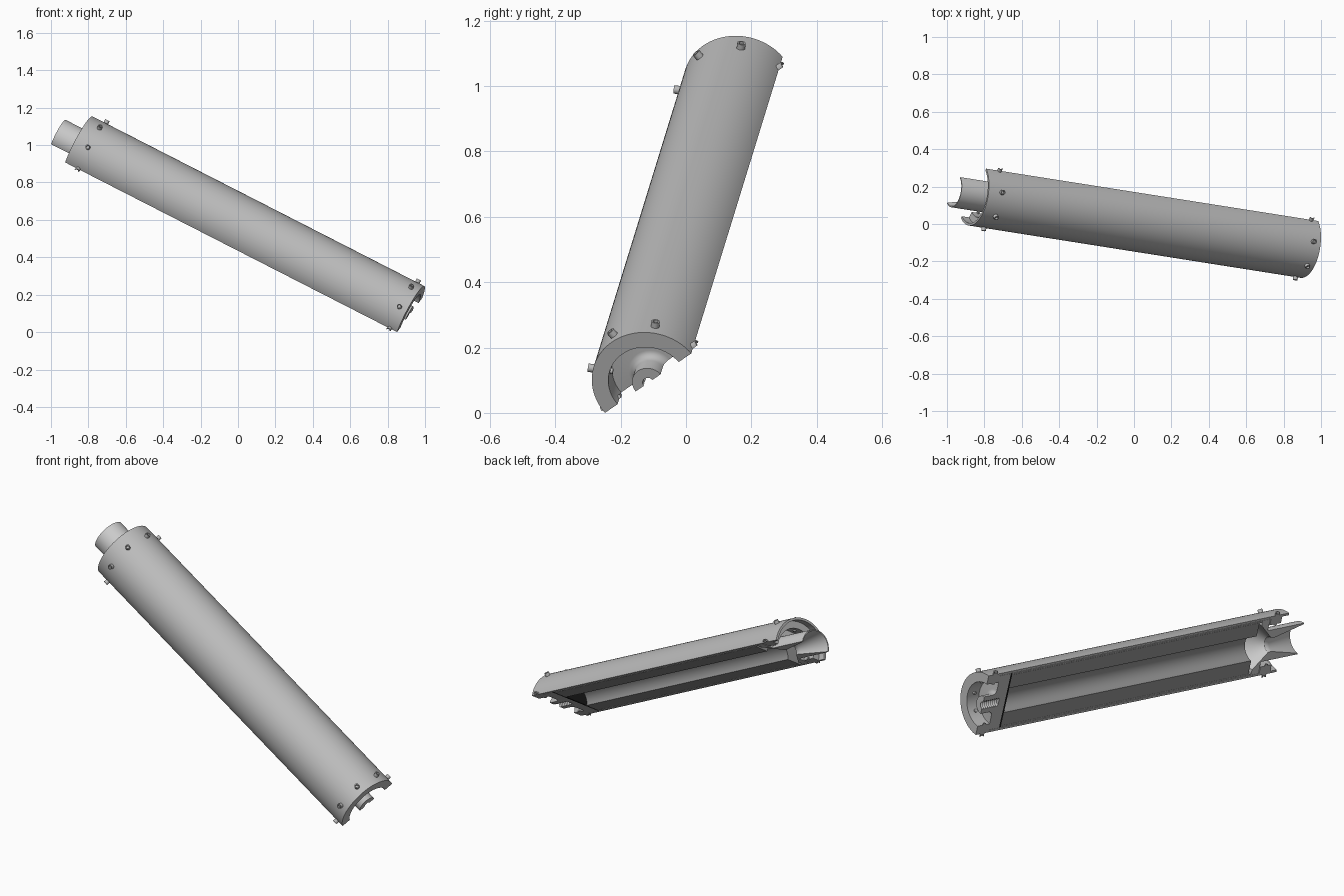
import bpy, bmesh
from math import pi, cos, sin
from mathutils import Matrix, Vector

if "Cube" in bpy.data.objects:
    bpy.data.objects.remove(bpy.data.objects["Cube"])

# Tilted frame: local z runs from closed end to nozzle, local y is the kept half
back = Vector((-0.882, 0.139, 0.451)).normalized()
side = -Vector((0.393, 0.758, 0.520))
side = (side - back * side.dot(back)).normalized()
up = back.cross(side)
FRAME = Matrix.Translation((0.9176, -0.116, 0.091)) @ Matrix((side, up, back)).transposed().to_4x4()

R, L = 0.174, 2.013


def material(name, v):
    m = bpy.data.materials.new(name)
    m.diffuse_color = (v, v, v, 1)
    m.use_nodes = True
    m.node_tree.nodes["Principled BSDF"].inputs["Base Color"].default_value = m.diffuse_color
    return m


steel = material("steel_grey", 0.5)
pale = material("pale_grey", 0.75)
dark = material("dark_grey", 0.3)
black = material("black", 0.01)


def lathe(name, profile, mat, start=0.0, arc=pi, seg=48, local=Matrix()):
    """Revolve a closed (radius, height) outline; part arcs get flat section caps."""
    full = arc > 6
    bm = bmesh.new()
    rings = []
    for i in range(seg if full else seg + 1):
        t = start + arc * i / seg
        rings.append([bm.verts.new((cos(t) * r, sin(t) * r, z)) for r, z in profile])
    n = len(profile)
    for i in range(seg):
        a, b = rings[i], rings[(i + 1) % len(rings)]
        for j in range(n):
            k = (j + 1) % n
            if profile[j][0] > 0 or profile[k][0] > 0:
                bm.faces.new((a[j], a[k], b[k], b[j]))
    if not full:
        bm.faces.new(rings[0])
        bm.faces.new(rings[-1])
    bmesh.ops.remove_doubles(bm, verts=bm.verts, dist=1e-5)
    bmesh.ops.recalc_face_normals(bm, faces=bm.faces)
    me = bpy.data.meshes.new(name)
    bm.to_mesh(me)
    bm.free()
    me.materials.append(mat)
    ob = bpy.data.objects.new(name, me)
    ob.matrix_world = FRAME @ local
    bpy.context.collection.objects.link(ob)
    return ob


def tube(name, r0, r1, z0, z1, mat):
    return lathe(name, [(r0, z0), (r1, z0), (r1, z1), (r0, z1)], mat)


# Outer casing, liner and thick-walled filling with a round bore
tube("casing", 0.161, R, 0, L, steel)
tube("liner", 0.152, 0.159, 0.163, 1.84, steel)
tube("filling", 0.072, 0.151, 0.163, 1.82, dark)

# Retaining rings at both ends, the rear one recessed
tube("front_retaining_ring", 0.123, 0.161, 0, 0.08, steel)
tube("rear_retaining_ring", 0.123, 0.161, 1.895, 1.97, steel)

# Closure plate with flared hub and threaded hole
thread = [(0.026 if i % 2 else 0.017, 0.002 + 0.108 * i / 16) for i in range(17)]
flare = [(0.072 - 0.022 * sin(t), 0.08 - 0.025 * (1 - cos(t)))
         for t in (pi / 2 * i / 6 for i in range(7))]
lathe("front_closure",
      [(0, 0.11)] + thread[::-1] + [(0.05, 0.002)] + flare[::-1] +
      [(0.16, 0.08), (0.16, 0.152), (0, 0.152)], steel)

# Black insulating disc
lathe("insulating_disc", [(0, 0.152), (0.158, 0.152), (0.158, 0.163), (0, 0.163)], black)

# Nozzle: converging cone, throat, diverging cone
lathe("nozzle",
      [(0.16, 1.84), (0.16, 1.89), (0.092, 1.89), (0.092, 2.134), (0.086, 2.134),
       (0.043, 1.955), (0.04, 1.94), (0.043, 1.925), (0.13, 1.84)], pale)

# Radial cap screws; those lying on the section plane are halved
screw = [(0, 0.115), (0.009, 0.115), (0.009, R - 0.001), (0.013, R - 0.001),
         (0.013, 0.192), (0.008, 0.192), (0.008, 0.18), (0, 0.18)]
for end, z in (("front", 0.045), ("rear", 1.934)):
    for i in range(5):
        t = i * pi / 4
        rad, ax = Vector((cos(t), sin(t), 0)), Vector((0, 0, 1))
        m = Matrix((ax, rad.cross(ax), rad)).transposed().to_4x4()
        half = i in (0, 4)
        lathe(f"{end}_screw_{i + 1}", screw, steel, start=pi if i == 0 else 0,
              arc=pi if half else 2 * pi, seg=10 if half else 20,
              local=Matrix.Translation((0, 0, z)) @ m)

# Smooth shading with crisp edges
for ob in bpy.context.collection.objects:
    ob.select_set(True)
    bpy.context.view_layer.objects.active = ob
bpy.ops.object.shade_smooth_by_angle(angle=0.5)
